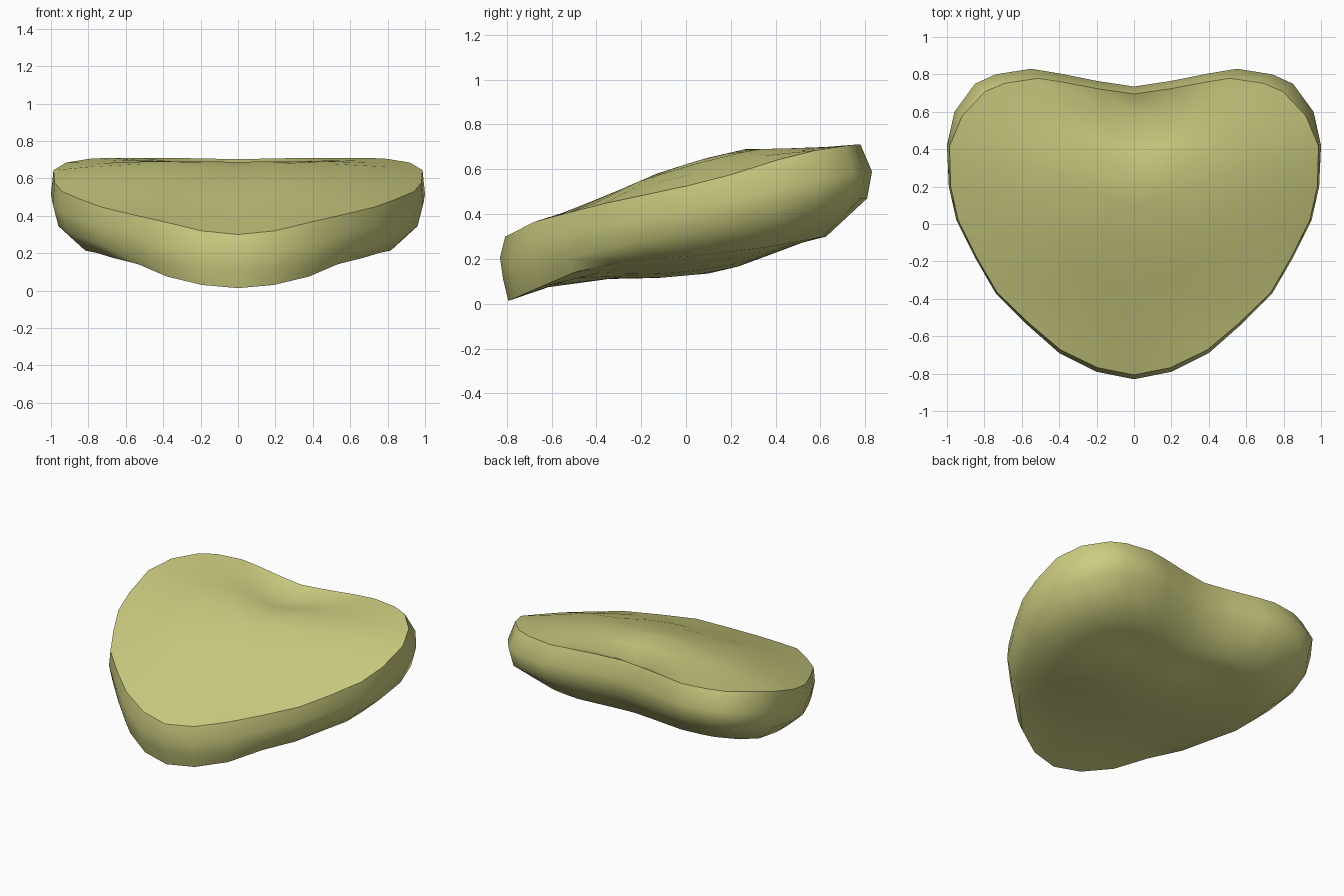
import bpy, bmesh, math

cube = bpy.data.objects.get("Cube")
if cube:
    bpy.data.objects.remove(cube, do_unlink=True)

CENTRE_Y = 0.1


def interpolate(points, value):
    """Piecewise linear lookup through (position, result) pairs."""
    if value <= points[0][0]:
        return points[0][1]
    for (start, low), (end, high) in zip(points, points[1:]):
        if value <= end:
            return low + (high - low) * (value - start) / (end - start)
    return points[-1][1]


# Half of the heart outline, from the front tip round to the back notch
half = [(0, -.83), (.2, -.79), (.4, -.69), (.57, -.54), (.74, -.37), (.85, -.18),
        (.95, .02), (.99, .2), (1, .42), (.96, .6), (.85, .75), (.74, .8),
        (.55, .83), (.4, .805), (.2, .765), (0, .735)]
outline = half + [(-x, y) for x, y in reversed(half[1:-1])]

# Heights and insets along the depth of the cushion
rim_height = [(-.8, .3), (-.7, .36), (-.4, .44), (0, .525), (.15, .56), (.4, .64), (.6, .69), (.75, .71)]
crown_height = [(-.8, .3), (-.5, .42), (-.2, .56), (.05, .64), (.3, .7), (.8, .71)]
low_wall_height = [(-.8, .11), (-.55, .2), (-.33, .255), (0, .31), (.4, .38), (.8, .47)]
base_height = [(-.8, .01), (-.5, .14), (-.25, .195), (0, .21), (.35, .25), (.62, .3)]
belly_height = [(-.8, .01), (-.4, .085), (.05, .125), (.25, .165), (.45, .23), (.62, .3)]
rim_scale = [(-.8, .975), (-.4, .99), (.4, .99), (.7, .94), (.83, .93)]
low_wall_scale = [(-.8, .985), (0, .97), (.83, .97)]
base_scale = [(-.8, .96), (-.4, .92), (0, .86), (.5, .82), (.83, .72)]


def inset(point, scale):
    x, y = point
    return x * scale, CENTRE_Y + (y - CENTRE_Y) * scale


def top_point(point, share):
    """Domed upper surface with a shallow dimple in front of the notch lip."""
    x, y = inset(point, share)
    blend = share ** 3
    z = interpolate(rim_height, y) * blend + interpolate(crown_height, y) * (1 - blend)
    if share < 1:
        near_notch = min(1, max(0, (y - .3) / .25))
        z -= .06 * near_notch * max(0, 1 - abs(x) / .45)
    return x, y, z


def bottom_point(point, share):
    x, y = inset(point, share)
    blend = share ** 2
    return x, y, interpolate(base_height, y) * blend + interpolate(belly_height, y) * (1 - blend)


rim = [inset(p, interpolate(rim_scale, p[1])) for p in outline]
base = [inset(p, interpolate(base_scale, p[1])) for p in outline]
low_wall = [(*inset(p, interpolate(low_wall_scale, p[1])), interpolate(low_wall_height, p[1]))
            for p in outline]
wall = [(*p, (interpolate(low_wall_height, p[1]) + interpolate(rim_height, p[1])) / 2)
        for p in outline]

# Stack the rings from the middle of the top to the middle of the underside
shares = (.25, .5, .8, 1)
rings = [[top_point(p, s) for p in rim] for s in shares]
rings += [wall, low_wall]
rings += [[bottom_point(p, s) for p in base] for s in reversed(shares)]

bm = bmesh.new()
loops = [[bm.verts.new(co) for co in ring] for ring in rings]
count = len(outline)
for upper, lower in zip(loops, loops[1:]):
    for i in range(count):
        j = (i + 1) % count
        bm.faces.new((upper[i], lower[i], lower[j], upper[j]))

# Close both middles with fans
for loop, co in ((loops[0], top_point((0, CENTRE_Y), 0)),
                 (loops[-1], bottom_point((0, CENTRE_Y), 0))):
    middle = bm.verts.new(co)
    for i in range(count):
        bm.faces.new((middle, loop[i], loop[(i + 1) % count]))
bmesh.ops.recalc_face_normals(bm, faces=bm.faces)

mesh = bpy.data.meshes.new("heart_cushion")
bm.to_mesh(mesh)
bm.free()
cushion = bpy.data.objects.new("heart_cushion", mesh)
bpy.context.collection.objects.link(cushion)

# Plain pale olive covering
colour = (.61, .61, .22, 1)
material = bpy.data.materials.new("pale_olive")
material.use_nodes = True
material.diffuse_color = colour
material.node_tree.nodes["Principled BSDF"].inputs["Base Color"].default_value = colour
mesh.materials.append(material)

bpy.ops.object.select_all(action="DESELECT")
cushion.select_set(True)
bpy.context.view_layer.objects.active = cushion
bpy.ops.object.shade_smooth_by_angle(angle=math.radians(40))
